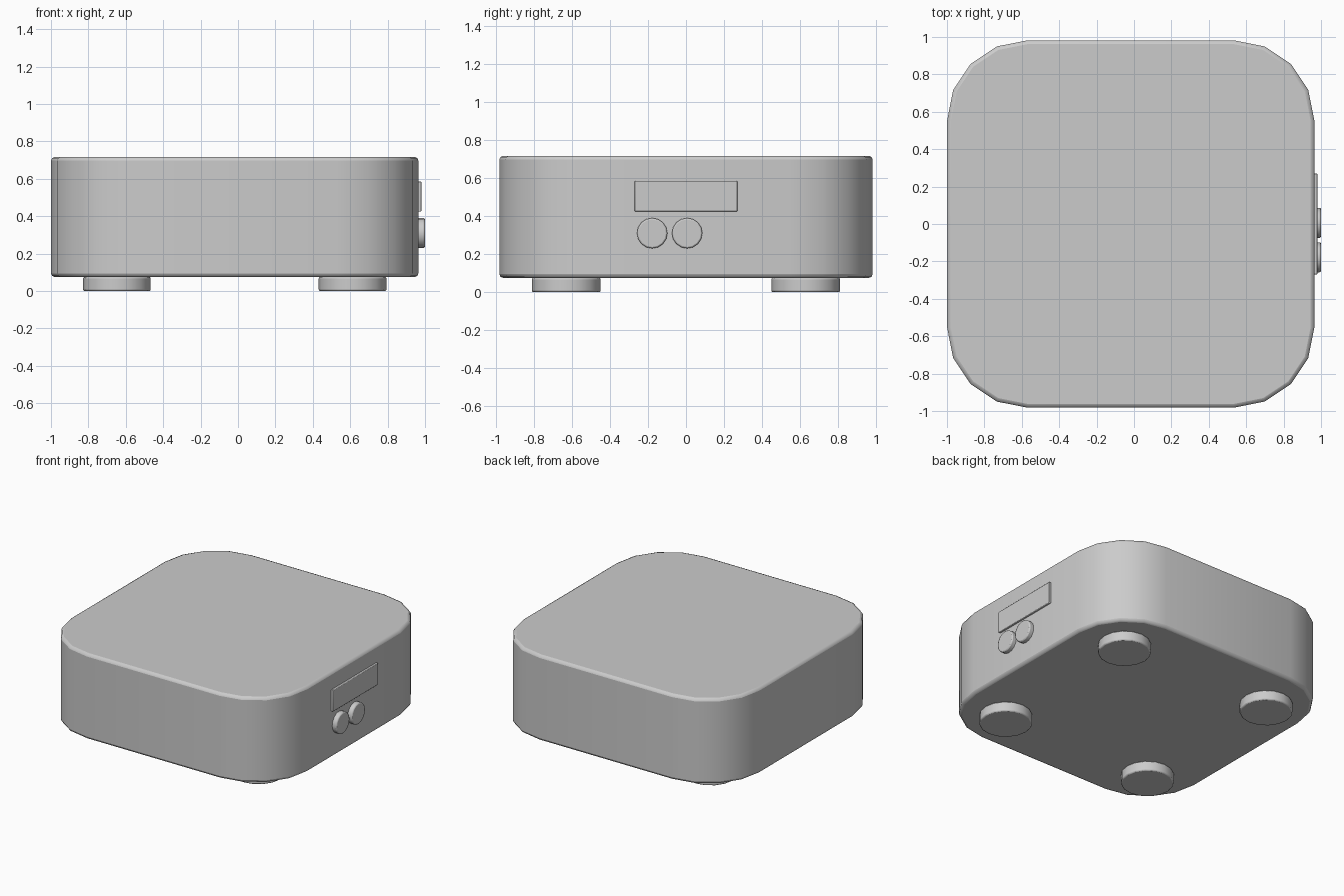
import bpy
import math

if "Cube" in bpy.data.objects:
    bpy.data.objects.remove(bpy.data.objects["Cube"])

CX = -0.0175   # body centre in x
FACE = 0.965   # x of the control face


def finish(obj, name, bevel, segments=2):
    obj.name = name
    bpy.context.view_layer.objects.active = obj
    bpy.ops.object.transform_apply(location=False, rotation=True, scale=True)
    mod = obj.modifiers.new("edge", 'BEVEL')
    mod.width = bevel
    mod.segments = segments
    mod.limit_method = 'ANGLE'
    mod.angle_limit = math.radians(40)
    bpy.ops.object.shade_smooth_by_angle(angle=math.radians(40))
    return obj


def disc(name, loc, radius, depth, bevel, rot=(0, 0, 0)):
    bpy.ops.mesh.primitive_cylinder_add(vertices=16, radius=radius, depth=depth,
                                        location=loc, rotation=rot)
    return finish(bpy.context.object, name, bevel)


def rounded_body(half, radius, z0, z1, steps=4):
    ring = []
    c = half - radius
    for q, (sx, sy) in enumerate([(1, 1), (-1, 1), (-1, -1), (1, -1)]):
        for i in range(steps + 1):
            a = math.pi / 2 * (q + i / steps)
            ring.append((sx * c + radius * math.cos(a), sy * c + radius * math.sin(a)))
    n = len(ring)
    verts = [(x, y, z) for z in (z0, z1) for x, y in ring]
    faces = [(i, (i + 1) % n, n + (i + 1) % n, n + i) for i in range(n)]
    faces += [tuple(reversed(range(n))), tuple(range(n, 2 * n))]
    mesh = bpy.data.meshes.new("body")
    mesh.from_pydata(verts, [], faces)
    obj = bpy.data.objects.new("body", mesh)
    bpy.context.collection.objects.link(obj)
    bpy.ops.object.select_all(action='DESELECT')
    obj.select_set(True)
    return obj


# Main housing
body = rounded_body(0.982, 0.43, 0.075, 0.717)
body.location.x = CX
finish(body, "body", 0.02)

# Four feet
for sx in (-1, 1):
    for sy in (-1, 1):
        disc("foot", (CX + sx * 0.63, sy * 0.63, 0.0375), 0.181, 0.075, 0.008)

# Display panel
bpy.ops.mesh.primitive_cube_add(size=1, location=(FACE, 0, 0.505))
bpy.context.object.scale = (0.03, 0.54, 0.162)
finish(bpy.context.object, "display", 0.004)

# Two round buttons
for y in (-0.178, 0.006):
    disc("button", (FACE + 0.01, y, 0.31), 0.08, 0.05, 0.008, (0, math.pi / 2, 0))
